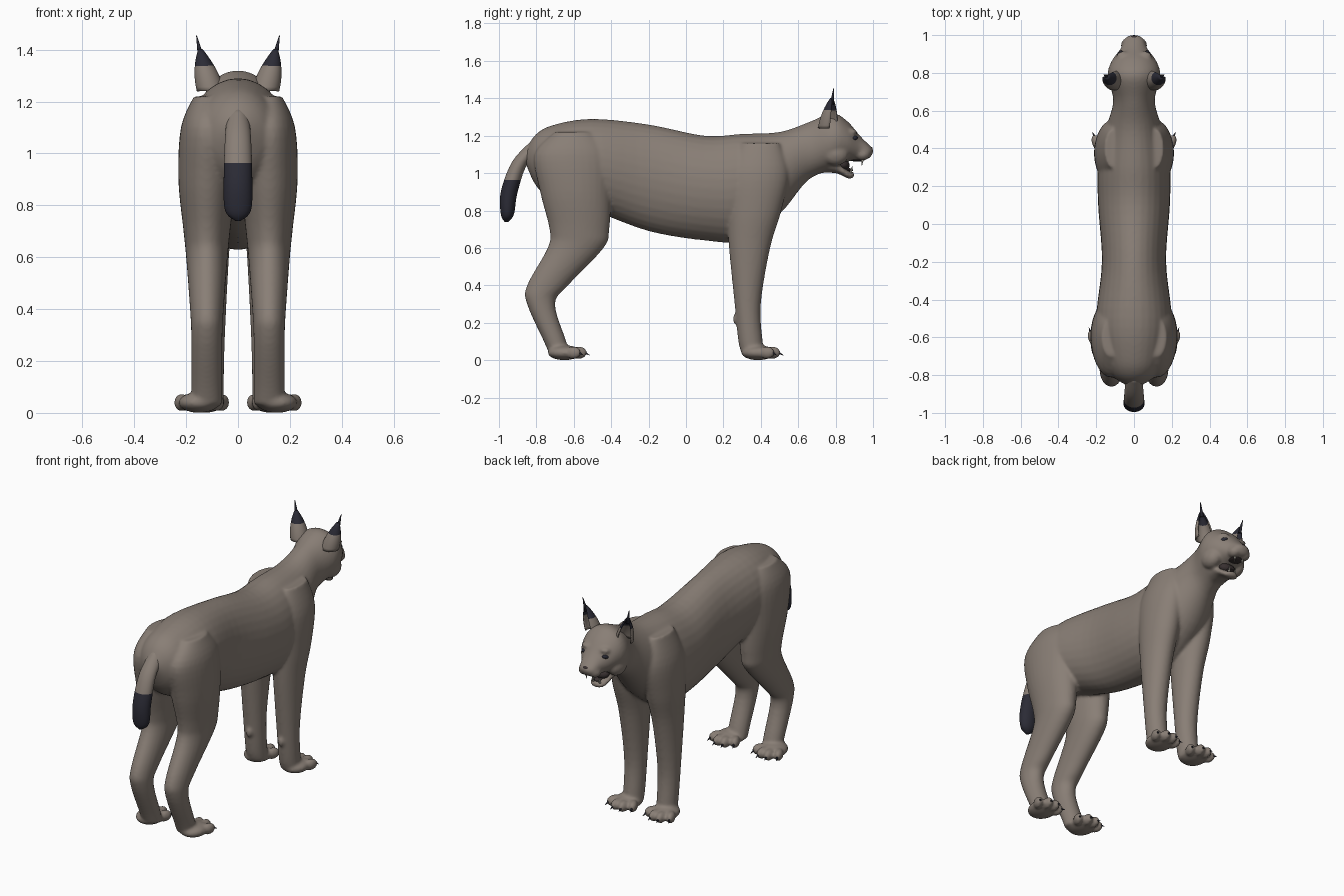
import bpy, bmesh
from math import sin, cos, pi, tau
from mathutils import Vector, Matrix, Euler

if "Cube" in bpy.data.objects:
    bpy.data.objects.remove(bpy.data.objects["Cube"])


def material(name, red, green, blue):
    colour = (red, green, blue, 1)
    mat = bpy.data.materials.new(name)
    mat.use_nodes = True
    mat.diffuse_color = colour
    shader = mat.node_tree.nodes["Principled BSDF"]
    shader.inputs["Base Color"].default_value = colour
    shader.inputs["Roughness"].default_value = .8
    return mat


fur = material("taupe fur", .25, .21, .18)
dark_fur = material("blue black fur", .024, .024, .036)
mouth_skin = material("dark mouth", .04, .03, .03)
tooth_white = material("pale teeth", .55, .52, .45)


def refine(stations, steps=5):
    """Smooth curve through a list of stations."""
    points = [Vector(station) for station in stations]
    last = len(points) - 1
    for index in range(last):
        start, end = points[index], points[index + 1]
        leave = (end - points[max(index - 1, 0)]) / 2
        arrive = (points[min(index + 2, last)] - start) / 2
        for step in range(steps):
            t = step / steps
            ease = t * t * (3 - 2 * t)
            yield (start.lerp(end, ease) + leave * t * (1 - t) ** 2
                   - arrive * t * t * (1 - t))
    yield points[last]


def skin(bm, rings):
    """Join rings of points into a closed tube."""
    loops = [[bm.verts.new(point) for point in ring] for ring in rings]
    for lower, upper in zip(loops, loops[1:]):
        for i in range(len(lower)):
            bm.faces.new((lower[i - 1], lower[i], upper[i], upper[i - 1]))
    bm.faces.new(loops[0])
    bm.faces.new(loops[-1])


circle = [(cos(tau * i / 32), sin(tau * i / 32)) for i in range(32)]


def trunk(bm, stations):
    """Upright rings: y, bottom, top, half width."""
    skin(bm, [[(half * u, y, (bottom + top + (top - bottom) * v) / 2) for u, v in circle]
              for y, bottom, top, half in refine(stations)])


def limb(bm, centre, stations):
    """Level rings: z, back, front, half width."""
    skin(bm, [[(centre + half * u, (back + front + (front - back) * v) / 2, z) for u, v in circle]
              for z, back, front, half in refine(stations)])


def ball(bm, centre, radii, tilt=0, turn=0):
    matrix = Matrix.LocRotScale(Vector(centre), Euler((tilt, 0, turn)), Vector(radii))
    bmesh.ops.create_uvsphere(bm, u_segments=20, v_segments=12, radius=1, matrix=matrix)


def spike(bm, base, tip, radius):
    base, tip = Vector(base), Vector(tip)
    axis = tip - base
    rotation = axis.to_track_quat("Z", "Y").to_matrix().to_4x4()
    bmesh.ops.create_cone(bm, cap_ends=True, segments=10, radius1=radius, radius2=radius / 9,
                          depth=axis.length, matrix=Matrix.Translation((base + tip) / 2) @ rotation)


def finish(bm, name, *materials):
    bmesh.ops.recalc_face_normals(bm, faces=bm.faces)
    mesh = bpy.data.meshes.new(name)
    bm.to_mesh(mesh)
    bm.free()
    for mat in materials:
        mesh.materials.append(mat)
    mesh.shade_smooth()
    part = bpy.data.objects.new(name, mesh)
    bpy.context.collection.objects.link(part)
    return part


# Torso, neck and head in one sweep
body, claws, teeth = bmesh.new(), bmesh.new(), bmesh.new()
trunk(body, [(-.86, 1.06, 1.12, .03), (-.8, .93, 1.21, .12), (-.7, .85, 1.26, .17),
             (-.5, .8, 1.29, .2), (-.2, .69, 1.26, .17), (.1, .64, 1.2, .19),
             (.3, .64, 1.21, .19), (.5, .78, 1.22, .15), (.65, .96, 1.27, .11),
             (.78, 1.02, 1.32, .14), (.86, 1.06, 1.28, .12), (.93, 1.07, 1.2, .07),
             (.98, 1.08, 1.15, .05), (1, 1.11, 1.13, .02)])

# Lower jaw
trunk(body, [(.7, 1, 1.12, .07), (.8, 1, 1.07, .07), (.87, .97, 1.01, .05), (.9, .98, 1.01, .02)])


def paw(side, x, y):
    """Pad with four fanned toes, each with a claw."""
    ball(body, (side * x, y, .04), (.08, .09, .04))
    for toe in (-1.5, -.5, .5, 1.5):
        fan = toe / 4
        direction = Vector((side * sin(fan), cos(fan), 0))
        knuckle = Vector((side * (x + toe * .045), y + .08 - .015 * toe * toe, .04))
        ball(body, knuckle, (.026, .045, .034), turn=-side * fan)
        claw_root = knuckle + direction * .035
        spike(claws, claw_root, claw_root + direction * .024 - Vector((0, 0, .014)), .007)


for side in (1, -1):
    # Cheek, muzzle pad and brow
    ball(body, (side * .085, .8, 1.1), (.05, .07, .06))
    ball(body, (side * .035, .945, 1.1), (.035, .04, .033))
    ball(body, (side * .06, .885, 1.22), (.035, .03, .018))

    # Foreleg with shoulder and wrist pad
    limb(body, side * .115, [(1.16, .3, .5, .04), (1, .22, .55, .09), (.8, .22, .51, .095),
                             (.6, .23, .45, .08), (.3, .26, .4, .065), (.1, .28, .41, .06),
                             (.03, .3, .42, .06)])
    ball(body, (side * .11, .27, .22), (.02, .02, .03))
    paw(side, .13, .385)

    # Hind leg with haunch and hock
    limb(body, side * .12, [(1.22, -.7, -.5, .05), (1.1, -.81, -.4, .1), (.9, -.78, -.4, .11),
                            (.7, -.73, -.41, .09), (.6, -.74, -.44, .08), (.4, -.85, -.63, .065),
                            (.3, -.85, -.7, .06), (.1, -.76, -.64, .06), (.03, -.73, -.62, .06)])
    paw(side, .15, -.65)

    # Upper and lower canine teeth
    spike(teeth, (side * .028, .945, 1.08), (side * .027, .94, 1.04), .008)
    spike(teeth, (side * .022, .88, 1), (side * .022, .89, 1.04), .007)

finish(claws, "claws", dark_fur)
finish(teeth, "teeth", tooth_white)

# Fuse the overlapping volumes into one coat
coat = finish(body, "body", fur)
fuse = coat.modifiers.new("fuse", "REMESH")
fuse.mode = "VOXEL"
fuse.voxel_size = .0095
fuse.use_smooth_shade = True
soften = coat.modifiers.new("soften", "SMOOTH")
soften.factor = .5
soften.iterations = 5

# Tail with dark tip
tail = bmesh.new()
limb(tail, 0, [(1.17, -.83, -.7, .04), (1.06, -.93, -.84, .05), (.9, -.99, -.9, .055),
               (.78, -.99, -.92, .05), (.74, -.97, -.95, .01)])
for face in tail.faces:
    face.material_index = int(face.calc_center_median().z < .965)
finish(tail, "tail", fur, dark_fur)


def ear_ring(bm, side, t):
    """Open arc facing forward and outward, narrowing towards the tip."""
    radius = .005 + .045 * (1 - t * t)
    angles = [pi * (.65 + 1.4 * i / 16) for i in range(17)]
    return [bm.verts.new((side * (.105 + .04 * t + radius * cos(angle)),
                          .76 + .02 * t + radius * sin(angle), 1.24 + .16 * t))
            for angle in angles]


for side, label in ((1, "left"), (-1, "right")):
    # Cupped ear with dark tip
    ear = bmesh.new()
    arcs = [ear_ring(ear, side, level / 10) for level in range(11)]
    for lower, upper in zip(arcs, arcs[1:]):
        for i in range(1, len(lower)):
            face = ear.faces.new((lower[i - 1], lower[i], upper[i], upper[i - 1]))
            face.material_index = int(face.calc_center_median().z > 1.336)
    shell = finish(ear, label + "_ear", fur, dark_fur)
    thickness = shell.modifiers.new("thickness", "SOLIDIFY")
    thickness.thickness = .008
    thickness.offset = 0

    # Ear tuft
    tuft = bmesh.new()
    spike(tuft, (side * .143, .78, 1.37), (side * .16, .79, 1.455), .012)
    finish(tuft, label + "_ear_tuft", dark_fur)

    # Almond eye
    eye = bmesh.new()
    ball(eye, (side * .076, .9, 1.187), (.012, .022, .012), tilt=.25, turn=side * .6)
    finish(eye, label + "_eye", dark_fur)

# Nose leather
nose = bmesh.new()
ball(nose, (0, .985, 1.13), (.022, .013, .012))
finish(nose, "nose", mouth_skin)

# Mouth lining, tongue and palate
lining = bmesh.new()
ball(lining, (0, .84, 1.045), (.055, .035, .03), tilt=-.3)
ball(lining, (0, .865, 1.02), (.026, .03, .009), tilt=-.2)
ball(lining, (0, .915, 1.07), (.04, .04, .008))
finish(lining, "mouth_lining", mouth_skin)
